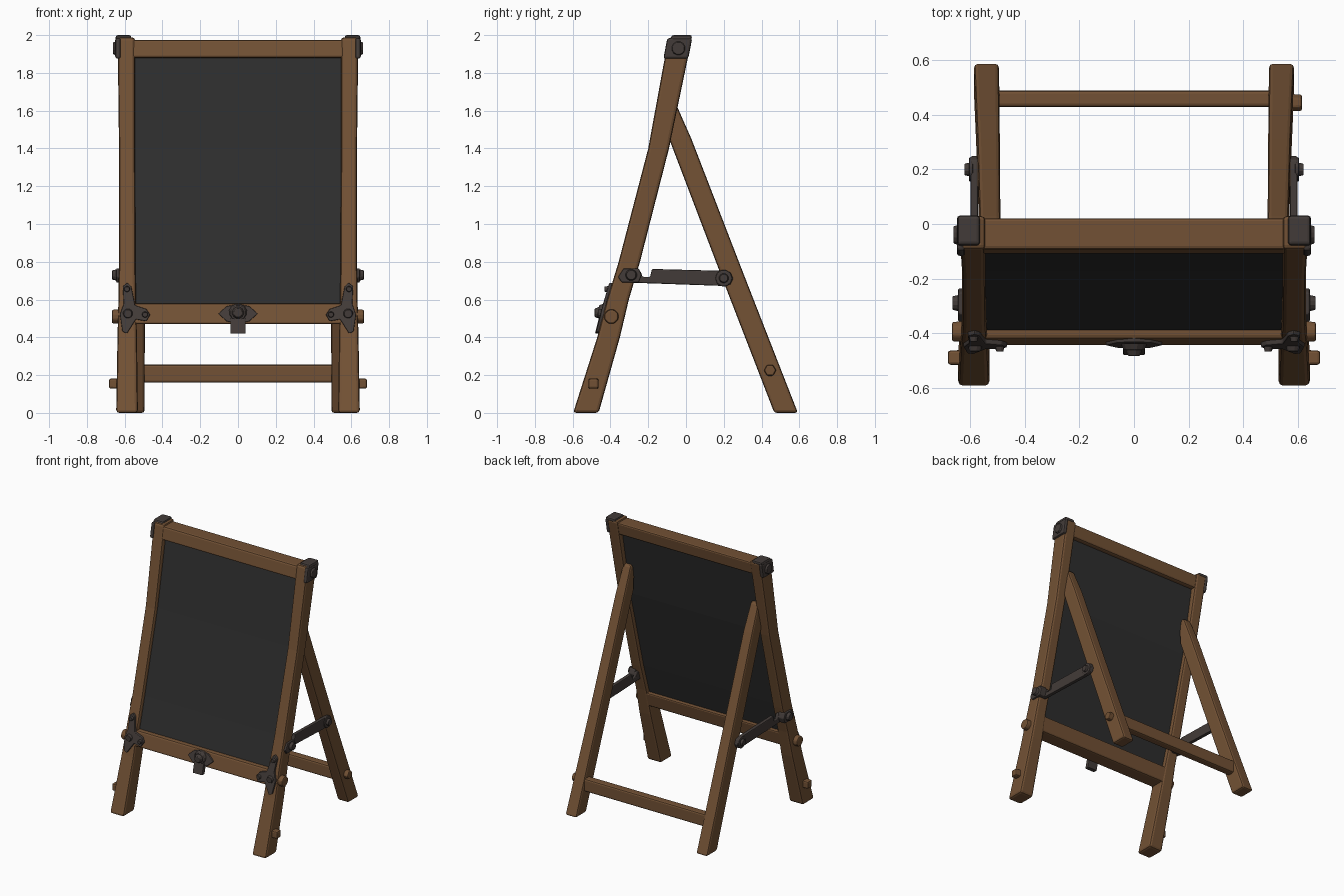
import bpy
import bmesh
import math
from mathutils import Matrix, Vector

cube = bpy.data.objects.get("Cube")
if cube:
    bpy.data.objects.remove(cube, do_unlink=True)


def material(name, rgb):
    m = bpy.data.materials.new(name)
    m.use_nodes = True
    m.diffuse_color = (*rgb, 1)
    m.node_tree.nodes["Principled BSDF"].inputs["Base Color"].default_value = (*rgb, 1)
    return m


WOOD = material("brown_wood", (0.17, 0.083, 0.035))
METAL = material("dark_iron", (0.055, 0.044, 0.04))
SLATE = material("black_slate", (0.027, 0.027, 0.027))


def finish(name, bm, mat, bevel):
    bmesh.ops.recalc_face_normals(bm, faces=bm.faces)
    mesh = bpy.data.meshes.new(name)
    bm.to_mesh(mesh)
    bm.free()
    mesh.materials.append(mat)
    ob = bpy.data.objects.new(name, mesh)
    bpy.context.collection.objects.link(ob)
    if bevel:
        mod = ob.modifiers.new("worn_edges", "BEVEL")
        mod.width = bevel
        mod.segments = 2
        mod.limit_method = "ANGLE"
        mod.angle_limit = math.radians(30)
    return ob


def loft(name, rings, mat, bevel=0.0):
    """Join matching rings of points and close both ends."""
    bm = bmesh.new()
    loops = [[bm.verts.new(p) for p in ring] for ring in rings]
    n = len(loops[0])
    for a, b in zip(loops, loops[1:]):
        for i in range(n):
            j = (i + 1) % n
            bm.faces.new((a[i], a[j], b[j], b[i]))
    bm.faces.new(loops[0])
    bm.faces.new(loops[-1])
    return finish(name, bm, mat, bevel)


def slab(x0, x1, y, depth, z):
    h = depth / 2
    return [(x0, y - h, z), (x1, y - h, z), (x1, y + h, z), (x0, y + h, z)]


def bolt(name, centre, axis, radius, length, mat, sides=12, top=0.8):
    """Peg or bolt standing out from centre along axis."""
    bm = bmesh.new()
    axis = Vector(axis)
    turn = axis.to_track_quat("Z", "Y").to_matrix().to_4x4()
    place = Matrix.Translation(Vector(centre) + axis * length / 2) @ turn
    spin = Matrix.Rotation(math.pi / sides, 4, "Z")
    bmesh.ops.create_cone(bm, cap_ends=True, segments=sides, radius1=radius,
                          radius2=radius * top, depth=length, matrix=place @ spin)
    return finish(name, bm, mat, length * 0.12)


# Centre line of the front frame: (y, z)
LEAN = [(-0.53, 0), (-0.41, 0.4), (-0.36, 0.6), (-0.3, 0.8), (-0.145, 1.4), (-0.03, 2.0)]


def lean(z):
    for (ya, za), (yb, zb) in zip(LEAN, LEAN[1:]):
        if z <= zb:
            return ya + (yb - ya) * (z - za) / (zb - za)
    return LEAN[-1][0]


def leaning(name, x0, x1, z0, z1, depth, mat, bevel, shift=0.0):
    return loft(name, [slab(x0, x1, lean(z) + shift, depth, z) for z in (z0, z1)], mat, bevel)


def front_plate(name, outline, mat, gap, thick):
    """Flat plate lying on the leaning front face."""
    rings = [[(x, lean(z) - 0.055 - d, z) for x, z in outline] for d in (-0.01, gap + thick)]
    return loft(name, rings, mat, 0.005)


def side_plate(name, outline, x0, x1):
    return loft(name, [[(x, y, z) for y, z in outline] for x in (x0, x1)], METAL, 0.006)


def disc(y, z, r, n=10):
    return [(y + r * math.cos(2 * math.pi * i / n), z + r * math.sin(2 * math.pi * i / n))
            for i in range(n)]


# Writing panel and frame rails
loft("slate_panel", [slab(-0.55, 0.55, lean(z), 0.05, z) for z in (0.56, 0.8, 1.4, 1.9)], SLATE)
leaning("top_rail", -0.56, 0.56, 1.88, 1.975, 0.115, WOOD, 0.012)
leaning("bottom_rail", -0.56, 0.56, 0.47, 0.58, 0.11, WOOD, 0.012)
loft("rear_rail", [slab(-0.51, 0.51, 0.46, 0.06, z) for z in (0.16, 0.255)], WOOD, 0.012)

CORNER = [(0.565, 0.67), (0.585, 0.69), (0.61, 0.67), (0.605, 0.58), (0.625, 0.52),
          (0.612, 0.43), (0.588, 0.42), (0.54, 0.495), (0.485, 0.485), (0.465, 0.52),
          (0.485, 0.55), (0.545, 0.57)]

for side, s in (("left", 1), ("right", -1)):
    # Front post, wider at the foot
    widths = [(0.53, 0.645, 0.135), (0.535, 0.638, 0.12), (0.54, 0.633, 0.115),
              (0.543, 0.63, 0.113), (0.545, 0.63, 0.11), (0.545, 0.637, 0.125)]
    rings = [slab(s * a, s * b, y, d, min(z, 1.988))
             for (a, b, d), (y, z) in zip(widths, LEAN)]
    loft(f"front_post_{side}", rings, WOOD, 0.016)

    # Back leg with a tapered upper end
    loft(f"back_leg_{side}",
         [slab(s * 0.495, s * 0.587, 0.53, 0.125, 0),
          slab(s * 0.492, s * 0.575, 0.25, 0.122, 0.72),
          slab(s * 0.49, s * 0.567, -0.03, 0.118, 1.45),
          slab(s * 0.495, s * 0.56, -0.08, 0.05, 1.64)], WOOD, 0.014)

    # Iron cap on the upper outer corner
    leaning(f"cap_side_{side}", s * 0.62, s * 0.65, 1.875, 1.985, 0.132, METAL, 0.012)
    leaning(f"cap_top_{side}", s * 0.565, s * 0.648, 1.97, 2.0, 0.11, METAL, 0.012, 0.008)
    bolt(f"cap_bolt_{side}", (s * 0.64, -0.04, 1.93), (s, 0, 0), 0.04, 0.022, METAL)

    # Folding brace between post and back leg
    side_plate(f"brace_bar_{side}",
               [(-0.31, 0.69), (0.2, 0.672), (0.235, 0.68), (0.25, 0.71), (0.235, 0.745),
                (0.2, 0.752), (-0.18, 0.762), (-0.19, 0.72), (-0.23, 0.72), (-0.24, 0.75),
                (-0.31, 0.76)], s * 0.572, s * 0.6)
    side_plate(f"brace_plate_{side}",
               [(-0.36, 0.72), (-0.33, 0.765), (-0.25, 0.765), (-0.235, 0.73),
                (-0.25, 0.69), (-0.34, 0.69)], s * 0.59, s * 0.645)
    bolt(f"brace_front_bolt_{side}", (s * 0.638, -0.29, 0.73), (s, 0, 0), 0.032, 0.028, METAL)
    side_plate(f"brace_washer_{side}", disc(0.2, 0.713, 0.045), s * 0.59, s * 0.606)
    bolt(f"brace_rear_bolt_{side}", (s * 0.6, 0.2, 0.713), (s, 0, 0), 0.027, 0.022, METAL)

    # Wooden pegs through the posts
    bolt(f"rail_peg_{side}", (s * 0.6, -0.395, 0.51), (s, 0, 0), 0.042, 0.068, WOOD, 8, 0.92)
    bolt(f"foot_peg_{side}", (s * 0.6, -0.49, 0.155), (s, 0, 0), 0.04, 0.083, WOOD, 4, 0.92)

    # Corner bracket on the front with three rivets
    front_plate(f"corner_bracket_{side}", [(s * x, z) for x, z in CORNER], METAL, 0.006, 0.012)
    for i, (x, z, r) in enumerate([(0.583, 0.525, 0.027), (0.492, 0.52, 0.017), (0.588, 0.655, 0.017)]):
        bolt(f"bracket_rivet_{side}_{i + 1}", (s * x, lean(z) - 0.068, z), (0, -1, 0),
             r, 0.02, METAL)

bolt("rear_peg_left", (0.56, 0.445, 0.225), (1, 0, 0), 0.034, 0.056, WOOD, 6, 0.92)

# Central latch: pointed plate, hanging tongue and domed bolt
front_plate("latch_plate", [(-0.105, 0.525), (-0.06, 0.565), (0, 0.575), (0.06, 0.565),
                            (0.105, 0.525), (0.06, 0.485), (0, 0.47), (-0.06, 0.485)],
            METAL, 0.004, 0.008)
front_plate("latch_tongue", [(-0.04, 0.42), (0.04, 0.42), (0.04, 0.5), (-0.04, 0.5)],
            METAL, 0.01, 0.012)
bolt("latch_washer", (0, lean(0.53) - 0.06, 0.53), (0, -1, 0), 0.05, 0.024, METAL)
bolt("latch_bolt", (0, lean(0.53) - 0.08, 0.53), (0, -1, 0), 0.033, 0.026, METAL, 12, 0.7)
